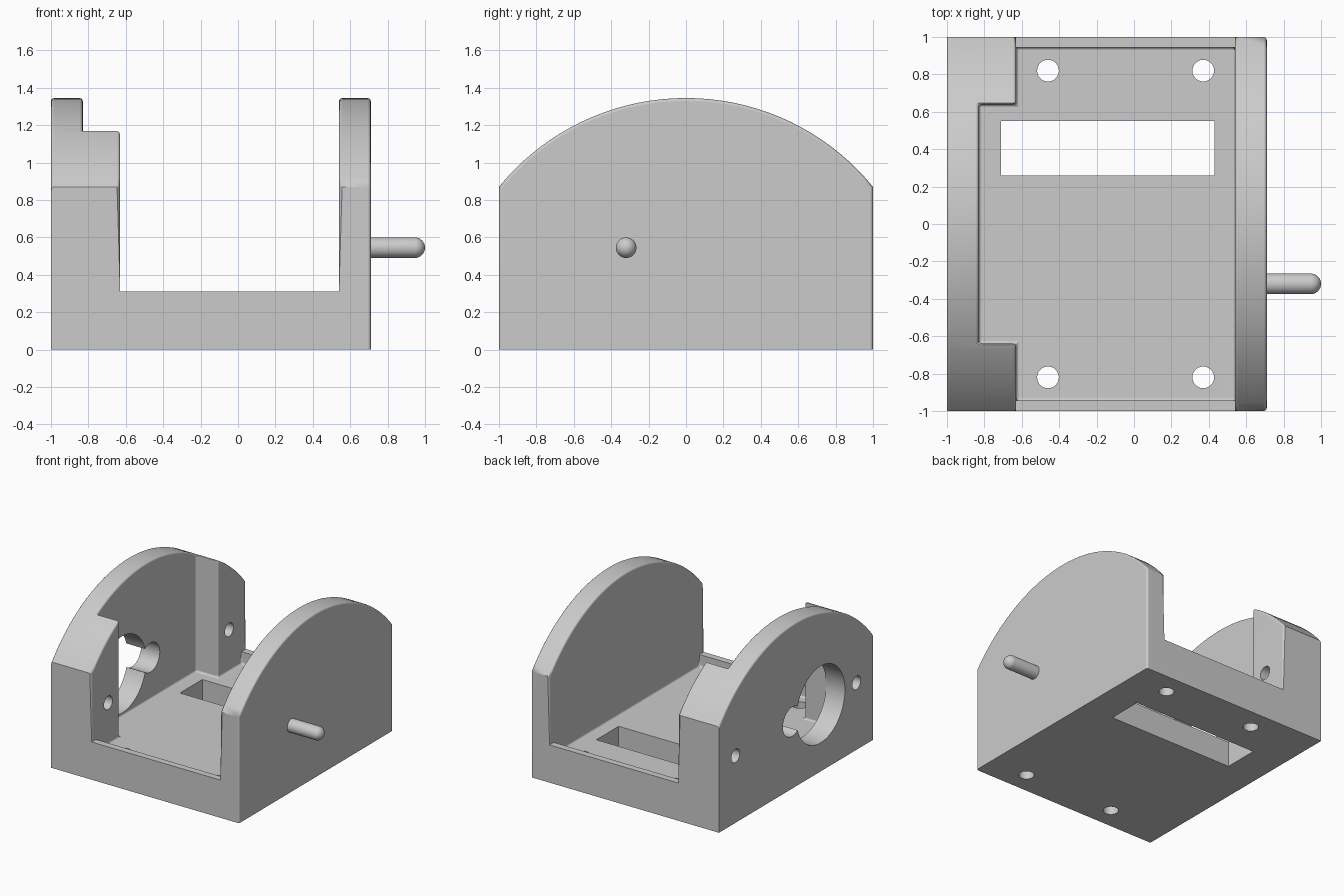
import bpy, bmesh, math
from mathutils import Matrix

cube = bpy.data.objects.get("Cube")
if cube:
    bpy.data.objects.remove(cube, do_unlink=True)

LEFT, RIGHT = -1.0, 0.71          # outer faces of the two walls
POST, INNER = -0.63, 0.54         # inner faces of posts and plain wall
NICHE_X, NICHE_Y = -0.83, 0.64    # pocket between the two posts
FLOOR, RIM, RIM_Y = 0.21, 0.31, 0.945
TOP, EAVE = 1.345, 0.87
AXIS_Y, AXIS_Z = -0.32, 0.55      # shared line of pin and large wall opening

grey = bpy.data.materials.new("light grey")
grey.use_nodes = True
colour = (0.6, 0.6, 0.6, 1)
grey.diffuse_color = colour
grey.node_tree.nodes["Principled BSDF"].inputs["Base Color"].default_value = colour


def new_object(name, bm):
    bmesh.ops.recalc_face_normals(bm, faces=bm.faces[:])
    mesh = bpy.data.meshes.new(name)
    bm.to_mesh(mesh)
    bm.free()
    mesh.materials.append(grey)
    obj = bpy.data.objects.new(name, mesh)
    bpy.context.collection.objects.link(obj)
    return obj


def prism(name, points, direction):
    """Extrude a flat outline along a vector."""
    bm = bmesh.new()
    face = bm.faces.new([bm.verts.new(p) for p in points])
    moved = bmesh.ops.extrude_face_region(bm, geom=[face])["geom"]
    verts = [v for v in moved if isinstance(v, bmesh.types.BMVert)]
    bmesh.ops.translate(bm, verts=verts, vec=direction)
    return new_object(name, bm)


def box(name, x0, x1, y0, y1, z0, z1):
    outline = [(x0, y0, z0), (x1, y0, z0), (x1, y1, z0), (x0, y1, z0)]
    return prism(name, outline, (0, 0, z1 - z0))


def cylinder(name, centre, radius, depth, axis, sides=48):
    bm = bmesh.new()
    turn = Matrix.Rotation(math.pi / 2, 4, "Y") if axis == "X" else Matrix()
    bmesh.ops.create_cone(bm, cap_ends=True, segments=sides, radius1=radius,
                          radius2=radius, depth=depth,
                          matrix=Matrix.Translation(centre) @ turn)
    return new_object(name, bm)


def cut(target, cutters):
    """Subtract each cutter, bake the result and drop the cutters."""
    for cutter in cutters:
        mod = target.modifiers.new("cut", "BOOLEAN")
        mod.operation, mod.solver, mod.object = "DIFFERENCE", "EXACT", cutter
        cutter.hide_render = True
    graph = bpy.context.evaluated_depsgraph_get()
    baked = bpy.data.meshes.new_from_object(target.evaluated_get(graph))
    target.modifiers.clear()
    target.data = baked
    for cutter in cutters:
        bpy.data.objects.remove(cutter, do_unlink=True)


def smooth(obj):
    bpy.ops.object.select_all(action="DESELECT")
    obj.select_set(True)
    bpy.context.view_layer.objects.active = obj
    bpy.ops.object.shade_smooth_by_angle(angle=math.radians(40))


# Arched solid block
rise = TOP - EAVE
radius = (1 + rise * rise) / (2 * rise)
half = math.asin(1 / radius)
steps = 36
outline = [(LEFT, -1, 0), (LEFT, 1, 0)]
for i in range(steps + 1):
    a = half - 2 * half * i / steps
    outline.append((LEFT, radius * math.sin(a), TOP - radius + radius * math.cos(a)))
bracket = prism("bracket", outline, (RIGHT - LEFT, 0, 0))

# Open middle, recessed floor and the pocket between the posts
plan = [(POST, -RIM_Y), (INNER, -RIM_Y), (INNER, RIM_Y), (POST, RIM_Y),
        (POST, NICHE_Y), (NICHE_X, NICHE_Y), (NICHE_X, -NICHE_Y), (POST, -NICHE_Y)]
cut(bracket, [box("opening", POST, INNER, -1.2, 1.2, RIM, 2),
              prism("recess", [(x, y, FLOOR) for x, y in plan], (0, 0, 2))])


# Rounded edges and fillets
def same(edge, axis, value):
    return all(abs(abs(v.co[axis]) - value) < 0.002 for v in edge.verts)


def is_rounded(edge):
    if len(edge.link_faces) != 2 or edge.calc_face_angle(0) < 0.3:
        return False
    d = edge.verts[1].co - edge.verts[0].co
    along_x, along_y, upright = (abs(c) > 0.99 * d.length for c in d)
    if same(edge, 2, 0) or (along_x and same(edge, 1, 1)):
        return False
    if along_y and same(edge, 2, RIM):
        return False
    return not (upright and same(edge, 0, 1) and same(edge, 1, 1))


bm = bmesh.new()
bm.from_mesh(bracket.data)
bmesh.ops.remove_doubles(bm, verts=bm.verts[:], dist=0.0005)
bmesh.ops.dissolve_limit(bm, angle_limit=0.005, verts=bm.verts[:], edges=bm.edges[:])
bmesh.ops.bevel(bm, geom=[e for e in bm.edges if is_rounded(e)], offset=0.018,
                offset_type="OFFSET", segments=3, profile=0.5, affect="EDGES",
                clamp_overlap=True)
bm.to_mesh(bracket.data)
bm.free()

# Floor slot, floor screw holes, post screw holes and the keyhole-shaped opening
holes = [box("slot", -0.71, 0.43, 0.26, 0.55, -0.2, 0.5)]
for side in (-1, 1):
    for x in (-0.46, 0.37):
        holes.append(cylinder("floor_hole", (x, 0.82 * side, 0.1), 0.058, 0.6, "Z", 32))
    holes.append(cylinder("post_hole", (-0.8, 0.785 * side, AXIS_Z), 0.055, 0.6, "X", 32))
holes.append(cylinder("round_opening", (-0.9, AXIS_Y, AXIS_Z), 0.315, 0.4, "X", 64))
holes.append(cylinder("side_lobe", (-0.9, 0.05, AXIS_Z), 0.12, 0.4, "X"))
cut(bracket, holes)
smooth(bracket)
weighted = bracket.modifiers.new("flat shading", "WEIGHTED_NORMAL")
weighted.keep_sharp = True

# Round-ended pin: a half profile spun around its axis
r, tip = 0.055, 1.0
profile = [(RIGHT - 0.02, 0), (RIGHT - 0.02, r)]
profile += [(tip - r + r * math.sin(a), r * math.cos(a))
            for a in (math.pi / 2 * i / 8 for i in range(9))]
bm = bmesh.new()
verts = [bm.verts.new((x, 0, h)) for x, h in profile]
edges = [bm.edges.new(pair) for pair in zip(verts, verts[1:])]
bmesh.ops.spin(bm, geom=verts + edges, cent=(0, 0, 0), axis=(1, 0, 0),
               angle=2 * math.pi, steps=32)
bmesh.ops.remove_doubles(bm, verts=bm.verts[:], dist=0.0005)
pin = new_object("pin", bm)
pin.location = (0, AXIS_Y, AXIS_Z - 0.005)
smooth(pin)
